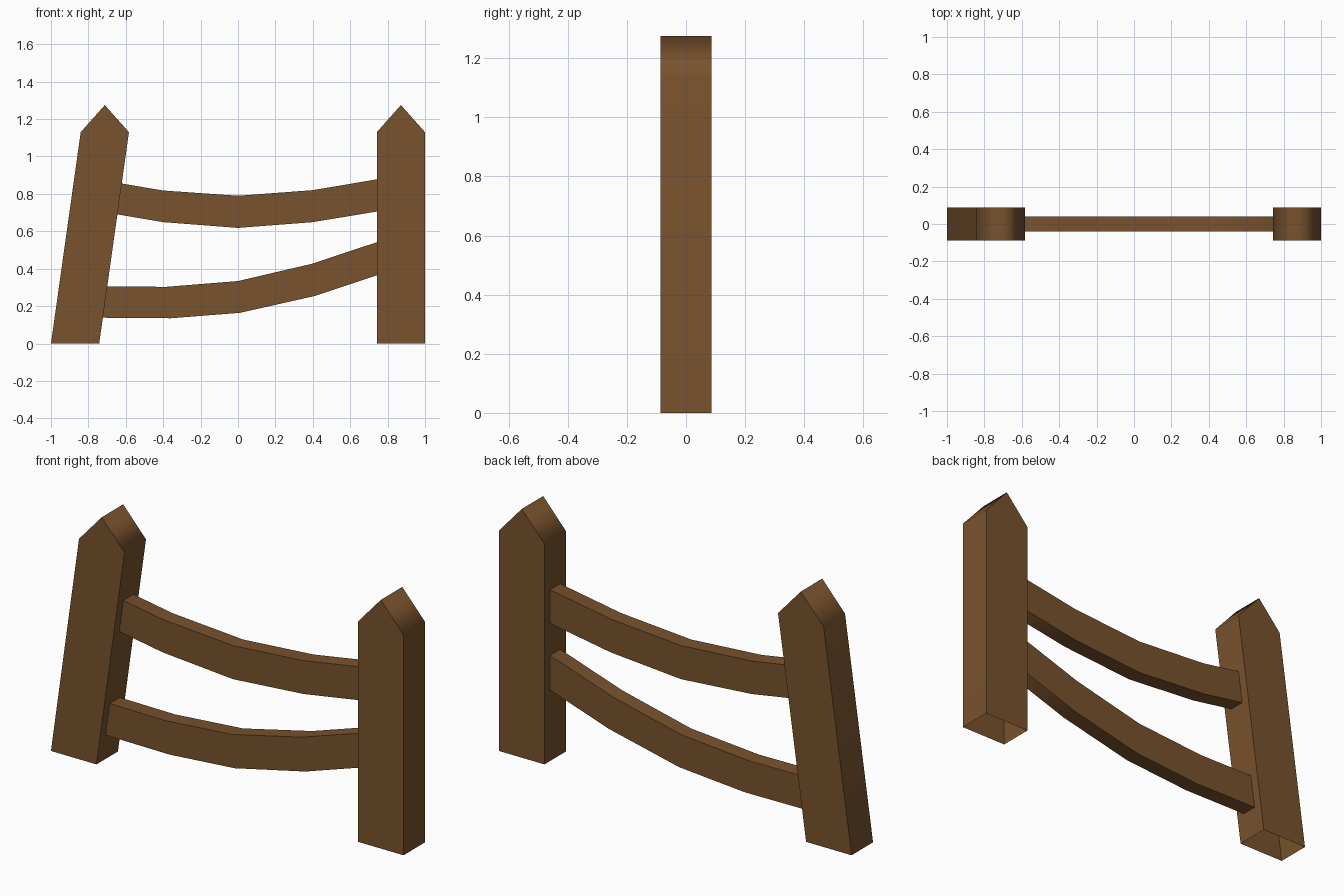
import bpy

if "Cube" in bpy.data.objects:
    bpy.data.objects.remove(bpy.data.objects["Cube"])

# Single wood colour
wood = bpy.data.materials.new("brown wood")
wood.diffuse_color = (0.19, 0.085, 0.027, 1)
wood.use_nodes = True
wood.node_tree.nodes["Principled BSDF"].inputs["Base Color"].default_value = wood.diffuse_color


def extrude_profile(name, pts, half, faces_fb, open_edges):
    """Extrude an x-z outline along y; chosen outline edges get no side face."""
    n = len(pts)
    verts = [(x, -half, z) for x, z in pts] + [(x, half, z) for x, z in pts]
    faces = []
    for f in faces_fb:                      # front and back
        faces.append(tuple(f))
        faces.append(tuple(i + n for i in reversed(f)))
    for i in range(n):                      # outline strip
        if i not in open_edges:
            j = (i + 1) % n
            faces.append((j, i, i + n, j + n))
    me = bpy.data.meshes.new(name)
    me.from_pydata(verts, [], faces)
    me.materials.append(wood)
    ob = bpy.data.objects.new(name, me)
    bpy.context.collection.objects.link(ob)
    # smooth along the strip, crisp along the front and back outlines
    me.shade_smooth()
    for e in me.edges:
        a, b = e.vertices
        e.use_edge_sharp = (a < n) == (b < n)
    mod = ob.modifiers.new("weighted", 'WEIGHTED_NORMAL')
    mod.keep_sharp = True
    return ob


# Pointed posts, open underneath; the left one leans
def post(name, x0, lean):
    w, shoulder, tip = 0.258, 1.13, 1.275
    pts = [(x0, 0), (x0 + w, 0), (x0 + w + lean, shoulder),
           (x0 + w / 2 + lean, tip), (x0 + lean, shoulder)]
    extrude_profile(name, pts, 0.087, [range(5)], {0})


post("left_post", -1.0, 0.159)
post("right_post", 0.742, 0.0)


# Sagging rails
def rail(name, lower, upper):
    n = len(lower)
    pts = lower + upper[::-1]
    quads = [(i, i + 1, 2 * n - 2 - i, 2 * n - 1 - i) for i in range(n - 1)]
    extrude_profile(name, pts, 0.041, quads, set())


rail("upper_rail",
     [(-0.655, 0.692), (-0.4, 0.649), (0, 0.618), (0.4, 0.649), (0.75, 0.707)],
     [(-0.632, 0.857), (-0.4, 0.818), (0, 0.79), (0.4, 0.82), (0.75, 0.879)])
rail("lower_rail",
     [(-0.732, 0.138), (-0.36, 0.135), (0.01, 0.164), (0.41, 0.254), (0.75, 0.367)],
     [(-0.71, 0.306), (-0.385, 0.303), (0, 0.334), (0.39, 0.425), (0.75, 0.544)])
